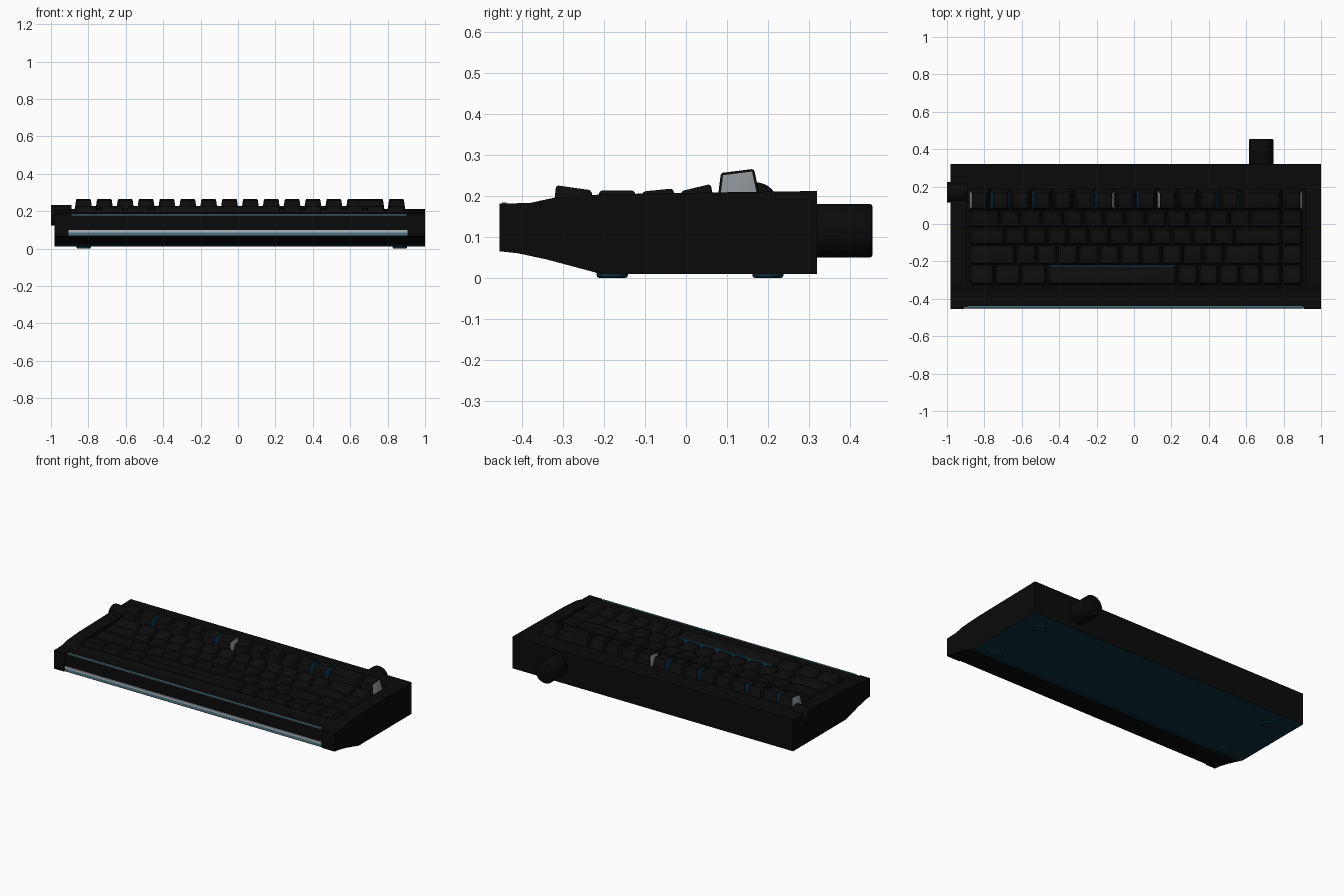
import bpy, bmesh, math
from mathutils import Matrix, Vector

if "Cube" in bpy.data.objects:
    bpy.data.objects.remove(bpy.data.objects["Cube"])


def material(name, rgb):
    m = bpy.data.materials.new(name)
    m.diffuse_color = (*rgb, 1)
    m.use_nodes = True
    m.node_tree.nodes["Principled BSDF"].inputs["Base Color"].default_value = m.diffuse_color
    return m


BLACK = material("case black", (0.003, 0.003, 0.003))
KEY = material("key black", (0.004, 0.004, 0.004))
BLUE = material("dark blue", (0.003, 0.026, 0.048))
GREY = material("light grey", (0.25, 0.27, 0.29))
TEAL = material("teal", (0.07, 0.18, 0.22))
PALE = material("pale strip", (0.42, 0.47, 0.5))


def finish(bm, name, mats, smooth=True):
    bmesh.ops.recalc_face_normals(bm, faces=bm.faces)
    me = bpy.data.meshes.new(name)
    bm.to_mesh(me)
    bm.free()
    ob = bpy.data.objects.new(name, me)
    bpy.context.collection.objects.link(ob)
    for m in mats:
        me.materials.append(m)
    if smooth:
        bpy.ops.object.select_all(action='DESELECT')
        ob.select_set(True)
        bpy.context.view_layer.objects.active = ob
        bpy.ops.object.shade_smooth_by_angle(angle=math.radians(35))
    return ob


def box(name, lo, hi, mat):
    bm = bmesh.new()
    lo, hi = Vector(lo), Vector(hi)
    bmesh.ops.create_cube(bm, size=1, matrix=Matrix.Translation((lo + hi) / 2)
                          @ Matrix.Diagonal((*(hi - lo), 1)))
    return finish(bm, name, [mat], False)


def cylinder(name, centre, radius, length, axis, mat, bevel=0.006, sides=48):
    bm = bmesh.new()
    bmesh.ops.create_cone(bm, cap_ends=True, segments=sides, radius1=radius, radius2=radius, depth=length)
    rims = [e for e in bm.edges if abs(e.verts[0].co.z - e.verts[1].co.z) < 1e-6]
    bmesh.ops.bevel(bm, geom=rims, offset=bevel, segments=2, affect='EDGES', profile=0.5)
    rot = Vector((0, 0, 1)).rotation_difference(Vector(axis)).to_matrix().to_4x4()
    bm.transform(Matrix.Translation(centre) @ rot)
    return finish(bm, name, [mat])


# Case: side profile (y, z) extruded along x, blue underside
profile = [(-0.455, 0.065), (-0.455, 0.181), (-0.38, 0.183), (-0.32, 0.196), (-0.2, 0.204),
           (0.1, 0.209), (0.32, 0.212), (0.32, 0.01), (-0.21, 0.01), (-0.25, 0.021),
           (-0.34, 0.045), (-0.41, 0.06)]
bm = bmesh.new()
face = bm.faces.new([bm.verts.new((-0.98, y, z)) for y, z in profile])
ext = bmesh.ops.extrude_face_region(bm, geom=[face])
bmesh.ops.translate(bm, vec=(1.98, 0, 0), verts=[v for v in ext["geom"] if isinstance(v, bmesh.types.BMVert)])
bmesh.ops.recalc_face_normals(bm, faces=bm.faces)
for f in bm.faces:
    f.material_index = int(f.normal.z < -0.5 and f.calc_center_median().z < 0.02)
case = finish(bm, "case", [BLACK, BLUE], False)

# Key well and shallow front recess
for name, lo, hi in [("key_well_cutter", (-0.895, -0.33, 0.165), (0.915, 0.188, 0.4)),
                     ("front_recess_cutter", (-0.91, -0.6, -0.1), (0.91, -0.447, 0.4))]:
    cutter = box(name, lo, hi, BLACK)
    cutter.hide_render = True
    cutter.hide_viewport = True
    cutter.display_type = 'WIRE'
    mod = case.modifiers.new(name, 'BOOLEAN')
    mod.operation = 'DIFFERENCE'
    mod.solver = 'EXACT'
    mod.object = cutter

# Light strips on the front
box("front_strip_upper", (-0.905, -0.454, 0.086), (0.905, -0.446, 0.1), PALE)
box("front_strip_lower", (-0.905, -0.453, 0.07), (0.905, -0.446, 0.086), TEAL)
box("top_light_strip", (-0.89, -0.449, 0.178), (0.9, -0.438, 0.184), TEAL)

# Keys: units per row from the front; row = (y front, y back, z front, z back, widths)
U = 1.785 / 16
rows = [
    ("front_row", -0.323, -0.22, 0.226, 0.214, [1.25] * 3 + [6.25] + [1] * 6),
    ("shift_row", -0.217, -0.114, 0.213, 0.213, [2.25] + [1] * 10 + [1.75, 1, 1]),
    ("home_row", -0.111, -0.02, 0.211, 0.218, [1.75] + [1] * 11 + [2.25, 1]),
    ("upper_row", -0.017, 0.072, 0.212, 0.229, [1.5] + [1] * 12 + [1.5, 1]),
    ("number_row", 0.075, 0.186, 0.256, 0.266, [1] * 13 + [2, 1]),
]
# Coloured side faces of the number row: key index -> material slot (1 blue, 2 grey)
right_side = {1: 1, 5: 1, 6: 2, 11: 1, 12: 1, 14: 2}
left_side = {0: 2, 1: 1, 3: 1, 6: 1, 8: 1, 9: 2}


def add_key(bm, x0, x1, y0, y1, zf, zb, tall, right, left, back):
    base, tx = 0.172, 0.014
    ty0, ty1 = (0.01, 0.02) if tall else (0.006, 0.012)
    k = bmesh.new()
    lower = [(x0, y0), (x1, y0), (x1, y1), (x0, y1)]
    upper = [(x0 + tx, y0 + ty0, zf), (x1 - tx, y0 + ty0, zf),
             (x1 - tx, y1 - ty1, zb), (x0 + tx, y1 - ty1, zb)]
    a = [k.verts.new((x, y, base)) for x, y in lower]
    b = [k.verts.new(p) for p in upper]
    k.faces.new(b)
    k.faces.new(a[::-1])
    for i, slot in enumerate([0, right, back, left]):
        j = (i + 1) % 4
        k.faces.new((a[i], a[j], b[j], b[i])).material_index = slot
    edges = [e for e in k.edges if max(v.co.z for v in e.verts) > base + 0.01]
    bmesh.ops.bevel(k, geom=edges, offset=0.006, segments=2, affect='EDGES', profile=0.5)
    tmp = bpy.data.meshes.new("tmp")
    k.to_mesh(tmp)
    k.free()
    bm.from_mesh(tmp)
    bpy.data.meshes.remove(tmp)


for name, y0, y1, zf, zb, widths in rows:
    bm = bmesh.new()
    x = -0.882
    top = name == "number_row"
    for i, w in enumerate(widths):
        add_key(bm, x + 0.003, x + w * U - 0.003, y0, y1, zf, zb, top,
                right_side.get(i, 0) if top else 0, left_side.get(i, 0) if top else 0,
                1 if w > 6 else 0)
        x += w * U
    finish(bm, name + "_keys", [KEY, BLUE, GREY])

# Rear connector barrel and side volume wheel
cylinder("rear_barrel", (0.68, 0.382, 0.115), 0.065, 0.146, (0, 1, 0), BLACK)
cylinder("side_wheel", (-0.945, 0.17, 0.178), 0.055, 0.11, (1, 0, 0), BLACK, 0.004)

# Feet
for sx in (-0.825, 0.865):
    for y in (-0.18, 0.2):
        cylinder("foot", (sx, y, 0.008), 0.038, 0.016, (0, 0, 1), BLUE, 0.006, 32)
